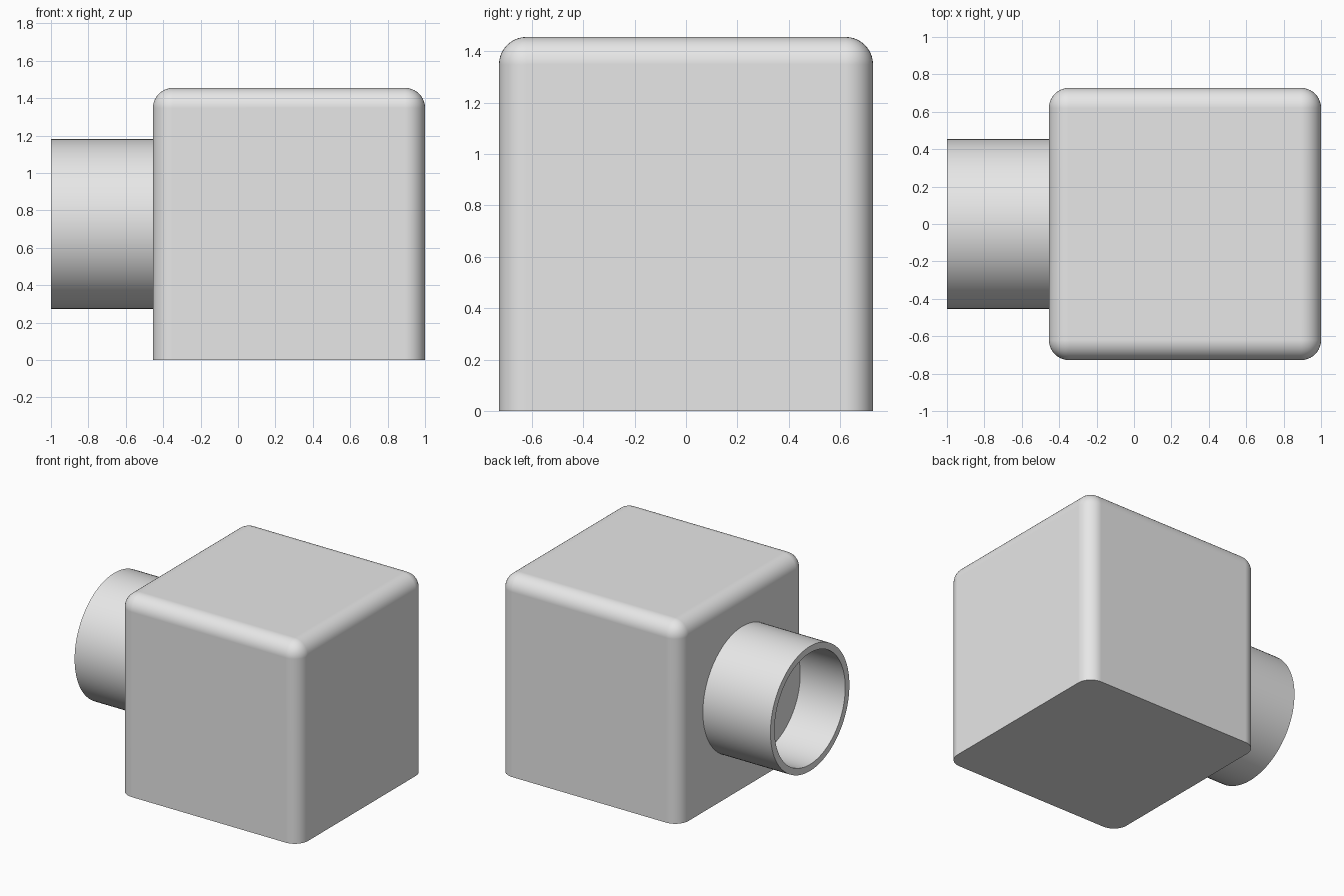
import bpy
import bmesh
from math import pi, radians
from mathutils import Matrix, Vector

default_cube = bpy.data.objects.get("Cube")
if default_cube:
    bpy.data.objects.remove(default_cube, do_unlink=True)

SIZE = 1.455                 # edge length of the block
MID_Z = SIZE / 2
FACE_X = 1 - SIZE            # block side that carries the tube

grey = bpy.data.materials.new("light_grey")
grey.use_nodes = True
grey.diffuse_color = (0.8, 0.8, 0.8, 1)
grey.node_tree.nodes["Principled BSDF"].inputs["Base Color"].default_value = (0.8, 0.8, 0.8, 1)


def add_object(name, bm):
    bmesh.ops.recalc_face_normals(bm, faces=bm.faces)
    mesh = bpy.data.meshes.new(name)
    bm.to_mesh(mesh)
    bm.free()
    mesh.materials.append(grey)
    obj = bpy.data.objects.new(name, mesh)
    bpy.context.collection.objects.link(obj)
    bpy.ops.object.select_all(action="DESELECT")
    obj.select_set(True)
    bpy.context.view_layer.objects.active = obj
    bpy.ops.object.shade_smooth_by_angle(angle=radians(35))
    # Keep the large faces flat next to the rounded ones
    normals = obj.modifiers.new("flat_face_normals", "WEIGHTED_NORMAL")
    normals.keep_sharp = True
    return obj


# Block: rounded on every edge except around the flat base
bm = bmesh.new()
bmesh.ops.create_cube(bm, size=SIZE, matrix=Matrix.Translation((1 - SIZE / 2, 0, MID_Z)))
rounded = [e for e in bm.edges if max(v.co.z for v in e.verts) > MID_Z]
bmesh.ops.bevel(bm, geom=rounded, offset=0.107, offset_type="OFFSET",
                segments=10, profile=0.5, affect="EDGES")
add_object("block", bm)

# Tube: cup profile of (x, radius) points spun around the x axis
bm = bmesh.new()
profile = [(FACE_X + 0.01, 0.455), (-1, 0.455), (-1, 0.407), (-0.637, 0.407), (-0.637, 0)]
verts = [bm.verts.new((x, 0, MID_Z + r)) for x, r in profile]
edges = [bm.edges.new(pair) for pair in zip(verts, verts[1:])]
bmesh.ops.spin(bm, geom=verts + edges, cent=Vector((0, 0, MID_Z)), axis=(1, 0, 0),
               angle=2 * pi, steps=96, use_duplicate=False)
bmesh.ops.remove_doubles(bm, verts=bm.verts, dist=0.0005)
add_object("side_tube", bm)
